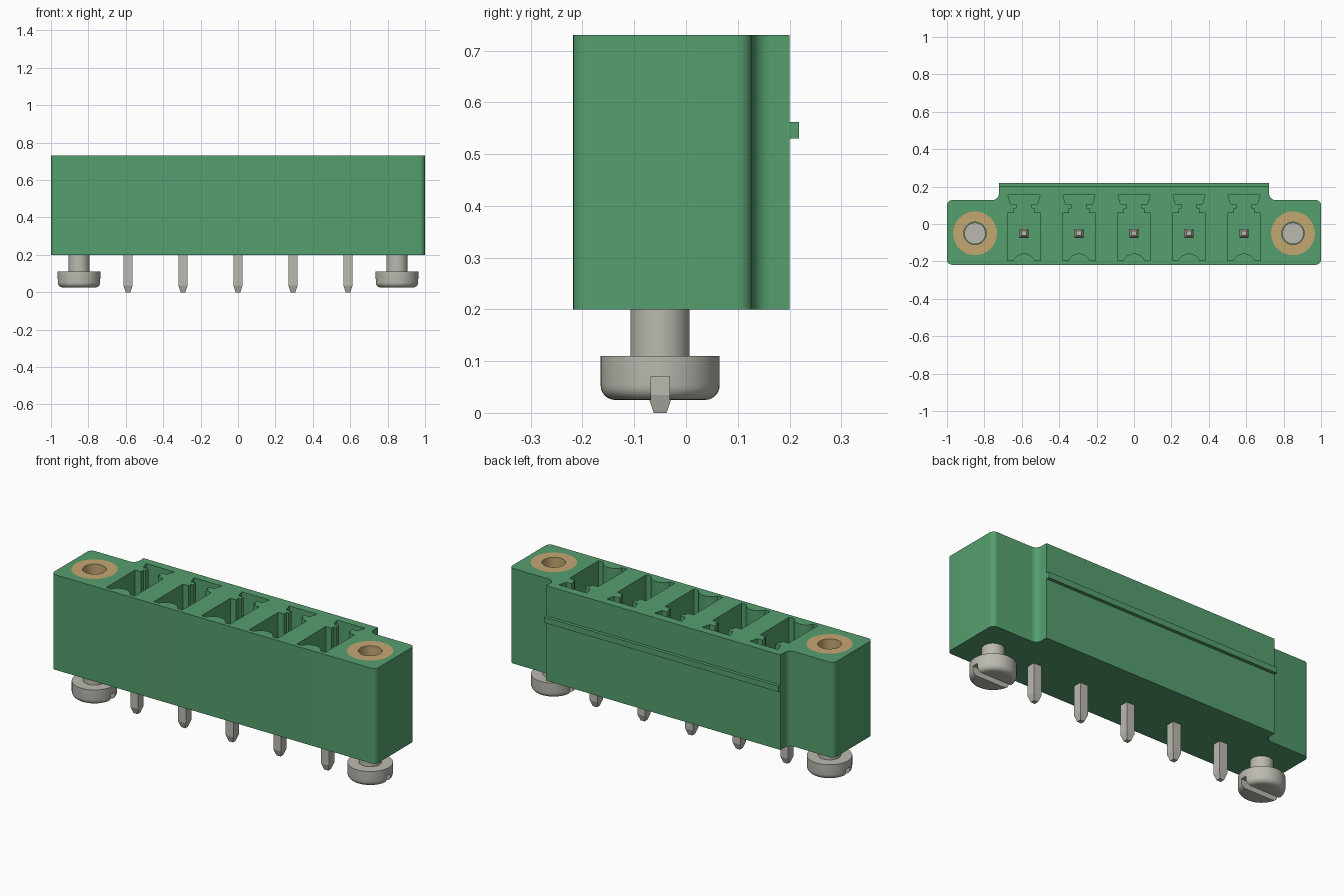
import bpy, bmesh, math

cube = bpy.data.objects.get("Cube")
if cube:
    bpy.data.objects.remove(cube, do_unlink=True)

BOTTOM, TOP = 0.20, 0.73
AXIS_Y = -0.05          # line of pins and screws
PITCH = 0.294
SCREW_X = 0.85


def material(name, rgb, metallic=0.0):
    m = bpy.data.materials.new(name)
    m.use_nodes = True
    m.diffuse_color = (*rgb, 1)
    bsdf = m.node_tree.nodes["Principled BSDF"]
    bsdf.inputs["Base Color"].default_value = (*rgb, 1)
    bsdf.inputs["Roughness"].default_value = 0.5
    return m


GREEN = material("green plastic", (0.09, 0.345, 0.155))
BRASS = material("brass", (0.56, 0.39, 0.17))
STEEL = material("tinned metal", (0.50, 0.49, 0.435))


def finish(name, bm, mat):
    bmesh.ops.recalc_face_normals(bm, faces=bm.faces)
    mesh = bpy.data.meshes.new(name)
    bm.to_mesh(mesh)
    bm.free()
    mesh.materials.append(mat)
    ob = bpy.data.objects.new(name, mesh)
    bpy.context.collection.objects.link(ob)
    return ob


def prism(name, outline, z0, z1, mat):
    """Extrude an xy outline from z0 to z1."""
    bm = bmesh.new()
    face = bm.faces.new([bm.verts.new((x, y, z0)) for x, y in outline])
    new = bmesh.ops.extrude_face_region(bm, geom=[face])["geom"]
    bmesh.ops.translate(bm, vec=(0, 0, z1 - z0),
                        verts=[v for v in new if isinstance(v, bmesh.types.BMVert)])
    return finish(name, bm, mat)


def lathe(name, profile, x, mat, closed=False, steps=48):
    """Spin an (r, z) profile about a vertical axis at (x, AXIS_Y)."""
    bm = bmesh.new()
    vs = [bm.verts.new((x + r, AXIS_Y, z)) for r, z in profile]
    edges = [bm.edges.new(p) for p in zip(vs, vs[1:])]
    if closed:
        edges.append(bm.edges.new((vs[-1], vs[0])))
    bmesh.ops.spin(bm, geom=vs + edges, cent=(x, AXIS_Y, 0), axis=(0, 0, 1),
                   angle=2 * math.pi, steps=steps)
    bmesh.ops.remove_doubles(bm, verts=bm.verts, dist=1e-5)
    return finish(name, bm, mat)


def rect(x0, x1, y0, y1):
    return [(x0, y0), (x1, y0), (x1, y1), (x0, y1)]


def arc(cx, cy, r, a0, a1, n=6):
    return [(cx + r * math.cos(math.radians(a0 + (a1 - a0) * i / n)),
             cy + r * math.sin(math.radians(a0 + (a1 - a0) * i / n))) for i in range(n + 1)]


def mirror_outline(half):
    """Complete a right-hand half outline across x = 0."""
    return half + [(-x, y) for x, y in reversed(half)]


def activate(ob):
    bpy.ops.object.select_all(action='DESELECT')
    ob.select_set(True)
    bpy.context.view_layer.objects.active = ob


def cut(ob, cutter):
    cutter.hide_render = True
    mod = ob.modifiers.new("cut", 'BOOLEAN')
    mod.operation, mod.solver, mod.object = 'DIFFERENCE', 'EXACT', cutter
    activate(ob)
    bpy.ops.object.modifier_apply(modifier=mod.name)
    bpy.data.objects.remove(cutter, do_unlink=True)


def smooth(ob, degrees=35):
    activate(ob)
    bpy.ops.object.shade_smooth_by_angle(angle=math.radians(degrees))


# Housing: rounded flanges with a deeper rear block, blended by a fillet
half = (arc(0.972, -0.19, 0.028, -90, 0) + arc(0.972, 0.10, 0.028, 0, 90)
        + arc(0.757, 0.163, 0.035, 270, 180) + [(0.722, 0.20)])
housing = prism("housing", mirror_outline(half), BOTTOM, TOP, GREEN)

# Contact chambers: wide well, stepped neck and dovetail, with a rounded front bump
sag, chord = 0.037, 0.058
radius = (chord ** 2 + sag ** 2) / (2 * sag)
spread = math.degrees(math.asin(chord / radius))
bump = arc(0, -0.195 + sag - radius, radius, 90, 90 - spread, 7)[1:]
chamber = mirror_outline(bump + [
    (0.088, -0.195), (0.088, 0.06), (0.053, 0.06), (0.053, 0.083),
    (0.041, 0.083), (0.041, 0.108), (0.072, 0.108), (0.086, 0.155)])
for i in range(-2, 3):
    outline = [(x + i * PITCH, y) for x, y in chamber]
    cut(housing, prism("chamber_cutter", outline, 0.27, TOP + 0.1, GREEN))

# Bores that hold the threaded inserts
for s in (-1, 1):
    bore = [(0, 0.32), (0.117, 0.32), (0.117, TOP + 0.1), (0, TOP + 0.1)]
    cut(housing, lathe("bore_cutter", bore, s * SCREW_X, GREEN))
smooth(housing)

# Locking rib along the back
prism("locking_rib", rect(-0.722, 0.722, 0.195, 0.218), 0.53, 0.562, GREEN)

# Contact pins: square wire tapered at both ends
for i in range(-2, 3):
    bm = bmesh.new()
    rings = []
    for z, h in ((0, 0.0125), (0.035, 0.024), (0.565, 0.024), (0.60, 0.0125)):
        rings.append([bm.verts.new((i * PITCH + x, AXIS_Y + y, z))
                      for x, y in rect(-h, h, -h, h)])
    for a, b in zip(rings, rings[1:]):
        for k in range(4):
            n = (k + 1) % 4
            bm.faces.new((a[k], a[n], b[n], b[k]))
    bm.faces.new(rings[0])
    bm.faces.new(rings[-1])
    finish(f"contact_pin_{i + 3}", bm, STEEL)

# Flange hardware: brass insert and slotted screw on each end
for s, side in ((1, "left"), (-1, "right")):
    ring = [(0.06, 0.32), (0.117, 0.32), (0.117, TOP), (0.06, TOP)]
    smooth(lathe(f"{side}_insert", ring, s * SCREW_X, BRASS, closed=True))

    edge = arc(0.087, 0.053, 0.028, -90, 0)
    profile = [(0, 0.025)] + edge + [(0.115, 0.11), (0.057, 0.11), (0.057, 0.50), (0, 0.50)]
    screw = lathe(f"{side}_screw", profile, s * SCREW_X, STEEL)
    slot = rect(s * SCREW_X - 0.2, s * SCREW_X + 0.2, AXIS_Y - 0.018, AXIS_Y + 0.018)
    cut(screw, prism("slot_cutter", slot, -0.05, 0.07, STEEL))
    smooth(screw)
